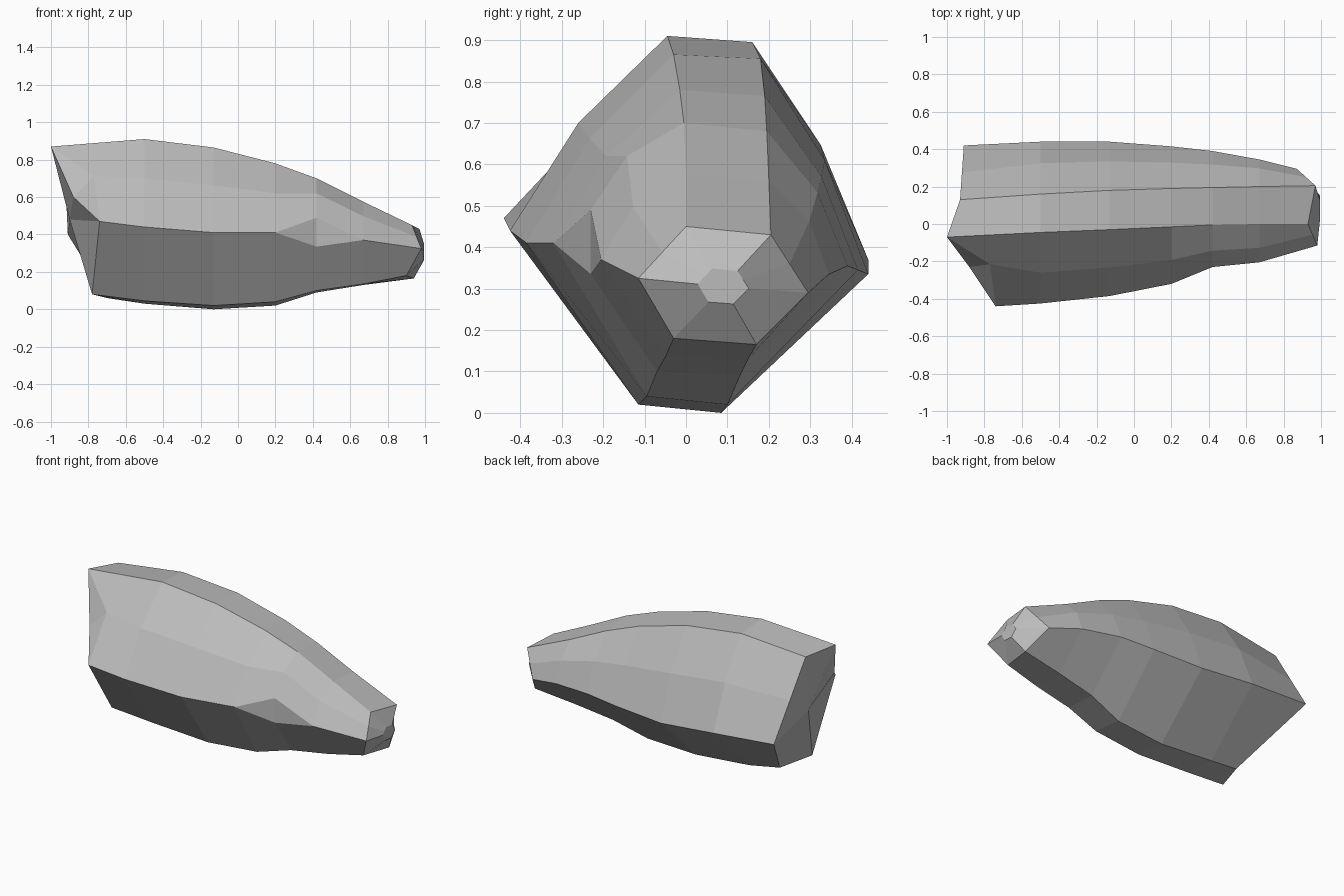
import bpy
import bmesh
from mathutils import Vector

default_cube = bpy.data.objects.get("Cube")
if default_cube:
    bpy.data.objects.remove(default_cube, do_unlink=True)

STATIONS = (-.5, -.13, .2, .42, .67)


def ridge(tail_x, nose_x, widths, heights):
    """Path of one long ridge of the rock, from tail to nose."""
    lengths = (tail_x, *STATIONS, nose_x)
    return [Vector(point) for point in zip(lengths, widths, heights)]


def bulged(first, second, push):
    """Line halfway between two ridges, pushed outward except at the ends."""
    path = [(a + b) / 2 for a, b in zip(first, second)]
    for index in range(1, len(path) - 1):
        path[index] += Vector(push)
    return path


# Six main ridges running along the stone
top_front = ridge(-1, .93, (-.07, -.045, -.03, -.015, -.005, 0, 0),
                  (.87, .91, .865, .78, .7, .575, .45))
top_back = ridge(-.93, .97, (.13, .16, .18, .19, .195, .2, .205),
                 (.85, .895, .855, .765, .68, .56, .43))
side_back = ridge(-.91, .87, (.42, .44, .44, .415, .39, .345, .295),
                  (.4, .37, .335, .345, .355, .335, .29))
low_back = ridge(-.7, .94, (.06, .08, .085, .1, .13, .15, .17),
                 (.06, .03, 0, .02, .09, .13, .165))
low_front = ridge(-.78, .9, (-.15, -.125, -.115, -.095, -.07, -.05, -.03),
                  (.08, .045, .02, .04, .1, .135, .18))
side_front = ridge(-.74, .98, (-.44, -.425, -.385, -.32, -.23, -.205, -.115),
                   (.47, .44, .41, .41, .49, .37, .325))

# The front ridge splits at one station to form a chipped facet
chip_lower = [point.copy() for point in side_front]
chip_lower[4].z = .335

# Broad upper sides bow outward
front_bow = bulged(top_front, side_front, (0, -.025, .025))
front_bow[0] = Vector((-.77, -.215, .71))
back_bow = bulged(top_back, side_back, (0, .025, .015))

ridges = (top_front, front_bow, side_front, chip_lower, low_front,
          low_back, side_back, back_bow, top_back)
count = len(ridges)

bm = bmesh.new()
rings = [[bm.verts.new(point) for point in ring] for ring in zip(*ridges)]

# Blunt nose with a small raised facet
nose_center = Vector((.995, .09, .305))
rings.append([bm.verts.new(v.co.lerp(nose_center, .7)) for v in rings[-1]])
for vert in rings[-1]:
    vert.co.x = nose_center.x
bm.faces.new(rings[-1])

# Long sides, joined ring to ring
for near, far in zip(rings, rings[1:]):
    for i in range(count):
        j = (i + 1) % count
        bm.faces.new((near[i], far[i], far[j], near[j]))

# Broken tail with a notch in its upper front corner
tail = rings[0]
notch = bm.verts.new((-.88, -.23, .6))
bm.faces.new((tail[0], tail[1], notch))
bm.faces.new((tail[1], tail[2], notch))
rim = [tail[0], notch, *tail[2:]]
tail_center = bm.verts.new((-.9, .06, .48))
for a, b in zip(rim, rim[1:] + rim[:1]):
    bm.faces.new((a, b, tail_center))

bmesh.ops.remove_doubles(bm, verts=bm.verts, dist=.0005)
bmesh.ops.recalc_face_normals(bm, faces=bm.faces)
mesh = bpy.data.meshes.new("rock")
bm.to_mesh(mesh)
bm.free()

# Plain stone colour, flat faces
stone = bpy.data.materials.new("stone_grey")
stone.use_nodes = True
grey = (.5, .5, .5, 1)
stone.diffuse_color = grey
stone.node_tree.nodes["Principled BSDF"].inputs["Base Color"].default_value = grey
mesh.materials.append(stone)
rock = bpy.data.objects.new("rock", mesh)
bpy.context.collection.objects.link(rock)
